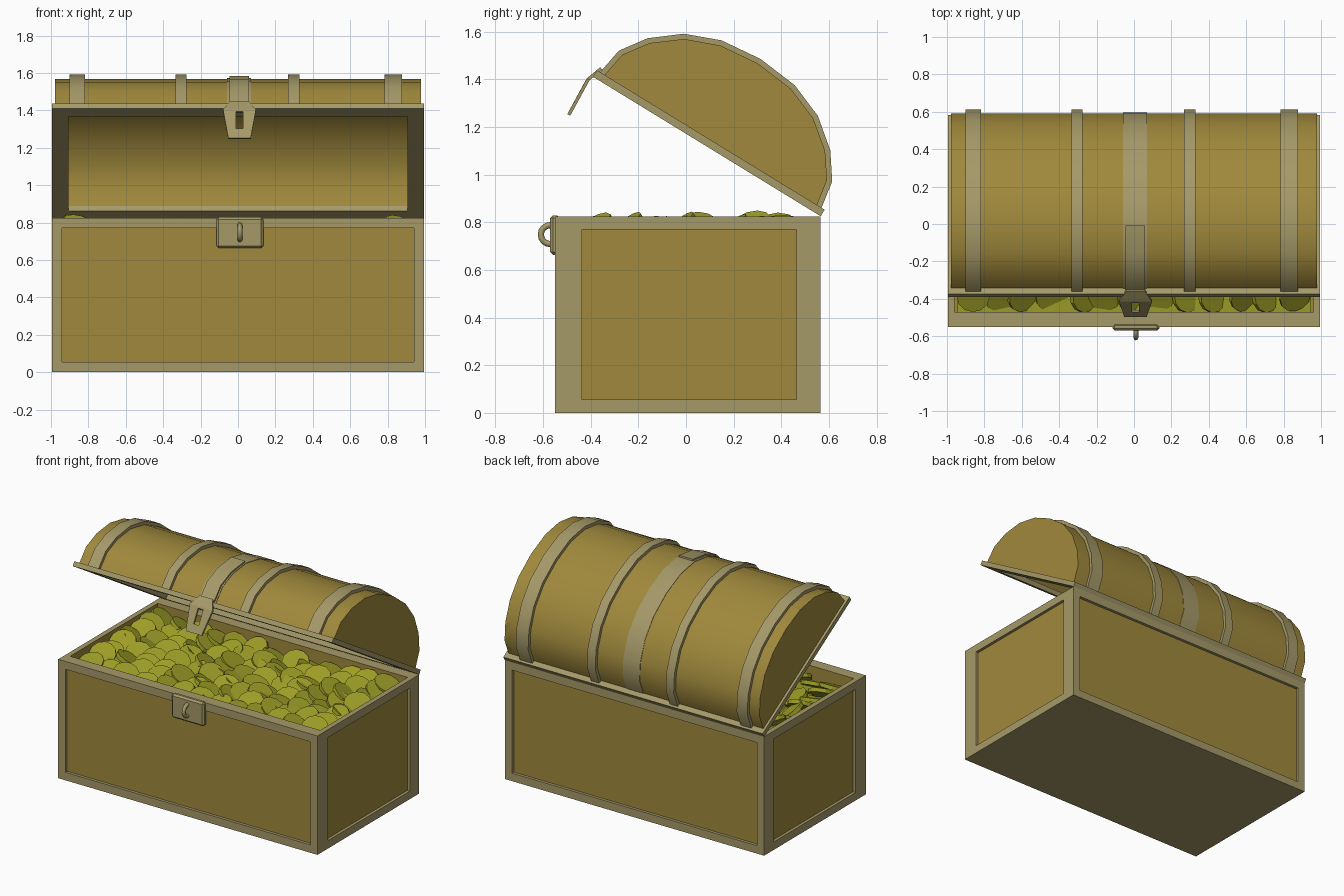
import bpy, bmesh, math, random
from mathutils import Matrix, Vector

if "Cube" in bpy.data.objects:
    bpy.data.objects.remove(bpy.data.objects["Cube"])

random.seed(4)


def material(name, rgb):
    m = bpy.data.materials.new(name)
    m.diffuse_color = (*rgb, 1)
    m.use_nodes = True
    m.node_tree.nodes["Principled BSDF"].inputs["Base Color"].default_value = m.diffuse_color
    return m


WOOD = material("wood", (.35, .25, .045))
DARK_METAL = material("metal", (.38, .32, .14))
GOLD = material("gold", (.33, .33, .02))


def finish(name, bm, *mats, smooth=None):
    bmesh.ops.recalc_face_normals(bm, faces=bm.faces)
    me = bpy.data.meshes.new(name)
    bm.to_mesh(me)
    bm.free()
    for m in mats:
        me.materials.append(m)
    ob = bpy.data.objects.new(name, me)
    bpy.context.collection.objects.link(ob)
    if smooth:
        bpy.ops.object.select_all(action='DESELECT')
        ob.select_set(True)
        bpy.context.view_layer.objects.active = ob
        bpy.ops.object.shade_smooth_by_angle(angle=math.radians(smooth))
    return ob


def add_box(bm, lo, hi):
    lo, hi = Vector(lo), Vector(hi)
    m = Matrix.Translation((lo + hi) / 2) @ Matrix.Diagonal((*(hi - lo), 1))
    return bmesh.ops.create_cube(bm, size=1, matrix=m)["verts"]


# Chest body: sunken wooden panels in a metal frame, open at the top
Y0, Y1, HX, TOP = -.55, .565, .995, .825
bm = bmesh.new()
add_box(bm, (-HX, Y0, 0), (HX, Y1, TOP))
bm.normal_update()
for f in list(bm.faces):
    n = f.normal.copy()
    if n.z < -.5:
        continue
    top = n.z > .5
    bmesh.ops.inset_individual(bm, faces=[f], thickness=.05 if top else .078)
    if top:
        for v in f.verts:
            v.co.y = -.47 if v.co.y < 0 else .49
        r = bmesh.ops.extrude_discrete_faces(bm, faces=[f])["faces"]
        bmesh.ops.translate(bm, vec=(0, 0, -.2), verts=r[0].verts)
        for e in r[0].edges:
            for g in e.link_faces:
                g.material_index = 1
    else:
        if abs(n.x) > .5:
            for v in f.verts:
                v.co.y = -.437 if v.co.y < 0 else .463
        r = bmesh.ops.extrude_discrete_faces(bm, faces=[f])["faces"]
        for v in r[0].verts:
            v.co -= n * .02
        r[0].material_index = 1
finish("chest_body", bm, DARK_METAL, WOOD)

# Lid space: u runs forward from the hinge, v up from the rim
ANG = math.atan2(.585, .955)
C, S = math.cos(ANG), math.sin(ANG)


def lid(x, u, v):
    return Vector((x, Y1 - C * u + S * v, TOP + S * u + C * v))


HALF = [(.545, .03), (.525, .15), (.45, .257), (.33, .353), (.18, .412), (0, .431)]


def arch(off):
    pts = [(u * (1 - off / .545), .03 + (v - .03) * (1 - off / .401)) for u, v in HALF]
    full = [(-u, v) for u, v in pts] + pts[-2::-1]
    return [(.56 + u, v) for u, v in full]


def strip(name, outer, inner, x0, x1, mat, smooth=40):
    bm = bmesh.new()
    rows = [[bm.verts.new(lid(x, *p)) for x, p in ((x0, o), (x1, o), (x1, i), (x0, i))]
            for o, i in zip(outer, inner)]
    for a, b in zip(rows, rows[1:]):
        for k in range(4):
            j = (k + 1) % 4
            bm.faces.new((a[k], a[j], b[j], b[k]))
    bm.faces.new(rows[0])
    bm.faces.new(rows[-1])
    return finish(name, bm, mat, smooth=smooth)


# Curved lid shell and its straps
WO = arch(.022)
strip("lid_shell", WO, arch(.055), -.977, .977, WOOD)
for k, (x0, x1) in enumerate(((-.9, -.818), (-.335, -.275), (.267, .33), (.782, .876))):
    strip(f"lid_band_{k + 1}", arch(0), arch(.026), x0, x1, DARK_METAL)
strip("lid_centre_strip", arch(.019), arch(.026), -.06, .07, DARK_METAL)
strip("hasp_strap", arch(.008)[-4:], arch(.026)[-4:], -.045, .06, DARK_METAL)

# Lid end walls
for side, name in ((-1, "left"), (1, "right")):
    bm = bmesh.new()
    a, b = ([bm.verts.new(lid(side * x, u, v)) for u, v in WO] for x in (.94, .978))
    bm.faces.new(a)
    bm.faces.new(b)
    for i in range(len(a)):
        j = (i + 1) % len(a)
        bm.faces.new((a[i], a[j], b[j], b[i]))
    finish(f"lid_end_{name}", bm, WOOD)

# Rim frame around the lid opening
bm = bmesh.new()
for lo, hi in (((-HX, 0, 0), (HX, .072, .032)), ((-HX, 1.036, 0), (HX, 1.12, .032)),
               ((-HX, .072, 0), (-.905, 1.036, .032)), ((.905, .072, 0), (HX, 1.036, .032))):
    for v in add_box(bm, lo, hi):
        v.co = lid(*v.co)
finish("lid_rim", bm, DARK_METAL)

# Hanging hasp plate with a slot
bm = bmesh.new()


def row(y, z, w):
    return [bm.verts.new((.008 + s * w, y, z)) for s in (-1, 1)]


neck = row(-.355, 1.445, .05)
wide = row(-.41, 1.4, .088)
slot_top = row(-.416, 1.39, .02)
slot_low = row(-.465, 1.3, .02)
tip = row(-.492, 1.25, .06)
for q in ((neck[0], neck[1], wide[1], wide[0]), (wide[0], wide[1], slot_top[1], slot_top[0]),
          (slot_low[0], slot_low[1], tip[1], tip[0]), (wide[0], slot_top[0], slot_low[0], tip[0]),
          (wide[1], tip[1], slot_low[1], slot_top[1])):
    bm.faces.new(q)
hasp = finish("hasp_plate", bm, DARK_METAL)
mod = hasp.modifiers.new("thickness", 'SOLIDIFY')
mod.thickness = .014
mod.offset = 0

# Lock plate on the body front
bm = bmesh.new()
add_box(bm, (-.115, -.57, .663), (.135, -.53, .829))
plate = finish("lock_plate", bm, DARK_METAL)
mod = plate.modifiers.new("bevel", 'BEVEL')
mod.width = .012
mod.segments = 1

# Lock ring
bpy.ops.mesh.primitive_torus_add(location=(.01, -.569, .748), rotation=(0, math.pi / 2, 0),
                                 major_radius=.04, minor_radius=.013,
                                 major_segments=16, minor_segments=8)
ring = bpy.context.object
ring.name = "lock_ring"
ring.data.materials.append(DARK_METAL)
bpy.ops.object.shade_smooth_by_angle(angle=math.radians(60))

# Gold coins heaped inside, on a bed that fills the gaps
bm = bmesh.new()
add_box(bm, (-.945, -.47, .62), (.945, .49, .725))
finish("coin_bed", bm, GOLD)

bm = bmesh.new()
NX, NY = 13, 8
for i in range(NX):
    for j in range(NY):
        edge = i in (0, NX - 1)
        x = -.86 + 1.72 * i / (NX - 1) + random.uniform(-.02, .02) * (not edge)
        y = -.385 + .79 * j / (NY - 1) + random.uniform(-.02, .02) * (0 < j < NY - 1)
        z = random.uniform(.735, .76) + (.025 if edge else 0)
        tilt = math.radians(random.uniform(22, 42))
        spin = math.radians(random.uniform(-100, 40))
        m = (Matrix.Translation((x, y, z)) @ Matrix.Rotation(spin, 4, 'Z')
             @ Matrix.Rotation(tilt, 4, 'Y'))
        bmesh.ops.create_cone(bm, cap_ends=True, segments=12, radius1=.088, radius2=.088,
                              depth=.026, matrix=m)
finish("gold_coins", bm, GOLD)
